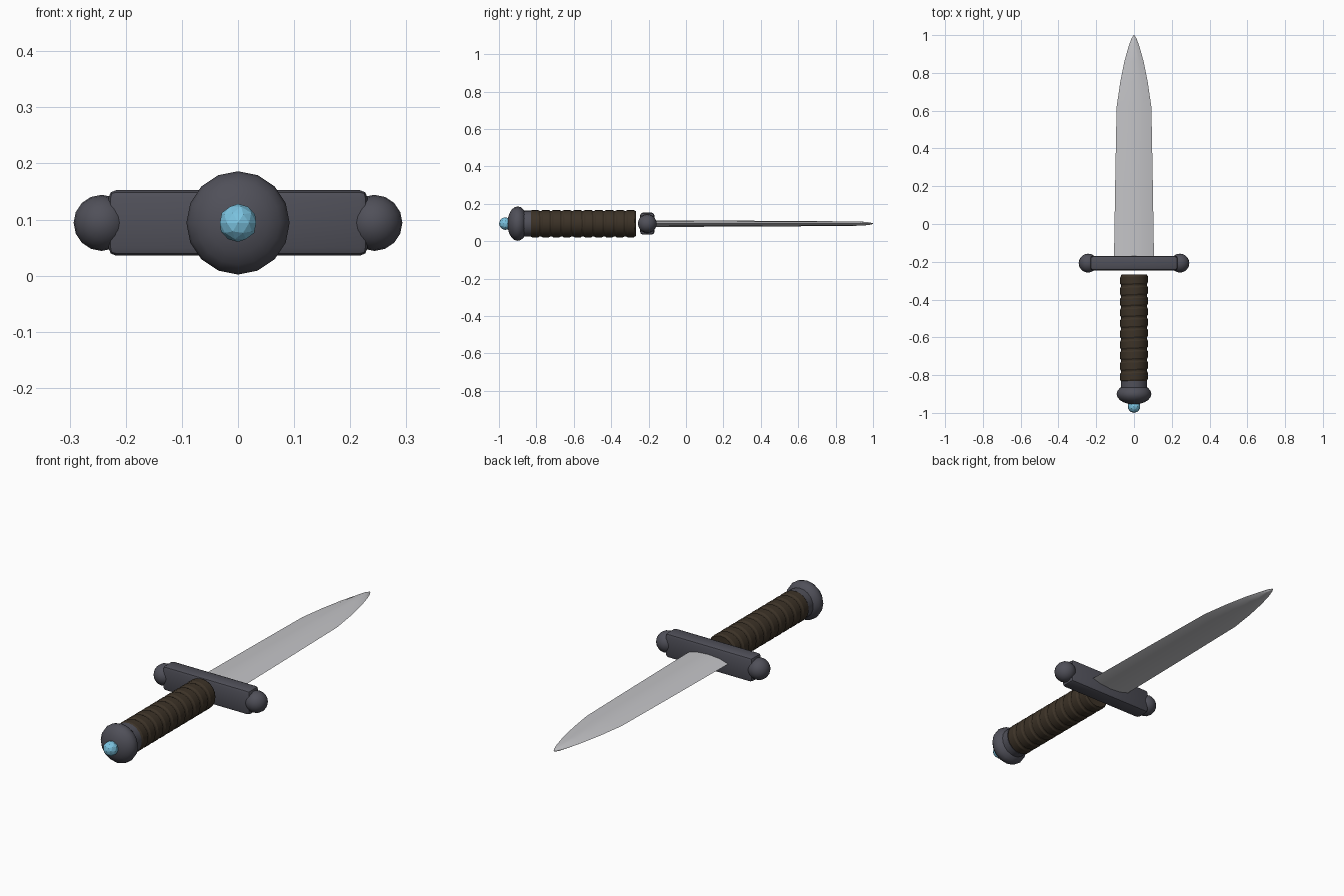
import bpy, bmesh, math
from mathutils import Matrix, Vector

cube = bpy.data.objects.get("Cube")
if cube:
    bpy.data.objects.remove(cube, do_unlink=True)

Z = 0.094  # height of the dagger's long axis


def material(name, rgb):
    m = bpy.data.materials.new(name)
    m.use_nodes = True
    m.diffuse_color = (*rgb, 1)
    m.node_tree.nodes["Principled BSDF"].inputs["Base Color"].default_value = (*rgb, 1)
    return m


steel = material("blade steel", (0.55, 0.55, 0.57))
iron = material("dark iron", (0.08, 0.08, 0.10))
leather = material("brown leather", (0.045, 0.032, 0.02))
crystal = material("blue crystal", (0.2, 0.55, 0.75))


def finish(name, bm, mat, smooth=None):
    bmesh.ops.recalc_face_normals(bm, faces=bm.faces)
    mesh = bpy.data.meshes.new(name)
    bm.to_mesh(mesh)
    bm.free()
    mesh.materials.append(mat)
    ob = bpy.data.objects.new(name, mesh)
    bpy.context.collection.objects.link(ob)
    if smooth:
        bpy.ops.object.select_all(action="DESELECT")
        ob.select_set(True)
        bpy.context.view_layer.objects.active = ob
        bpy.ops.object.shade_smooth_by_angle(angle=math.radians(smooth))
    return ob


def loft(name, rings, mat, smooth):
    """Skin equal-sized rings of points and cap both ends."""
    bm = bmesh.new()
    loops = [[bm.verts.new(p) for p in ring] for ring in rings]
    n = len(loops[0])
    for a, b in zip(loops, loops[1:]):
        for i in range(n):
            j = (i + 1) % n
            bm.faces.new((a[i], a[j], b[j], b[i]))
    bm.faces.new(loops[0])
    bm.faces.new(loops[-1])
    return finish(name, bm, mat, smooth)


def circle(y, r, n, tilt=0):
    """Ring around the long axis, leaning along y by tilt."""
    angles = [2 * math.pi * i / n for i in range(n)]
    return [(r * math.cos(a), y + tilt * math.cos(a), Z + r * math.sin(a)) for a in angles]


def ball(name, centre, size, u, v, mat):
    bm = bmesh.new()
    place = Matrix.Translation(centre) @ Matrix.Diagonal((*size, 1)) @ Matrix.Rotation(math.pi / 2, 4, "X")
    bmesh.ops.create_uvsphere(bm, u_segments=u, v_segments=v, radius=1, matrix=place)
    return finish(name, bm, mat, 40)


# Blade: lens section (half width, half thickness) tapering to the point
stations = [(-0.19, 0.106, 0.018), (0.25, 0.099, 0.016), (0.62, 0.092, 0.014),
            (0.75, 0.073, 0.013), (0.86, 0.051, 0.012), (0.94, 0.029, 0.011),
            (0.98, 0.014, 0.007), (1.0, 0.003, 0.002)]
section = [(1, 0), (0.55, 0.75), (0, 1), (-0.55, 0.75), (-1, 0), (-0.55, -0.75), (0, -1), (0.55, -0.75)]
loft("blade", [[(w * u, y, Z + t * v) for u, v in section] for y, w, t in stations], steel, 20)

# Crossguard: bevelled bar with a ball on each end
bm = bmesh.new()
bmesh.ops.create_cube(bm, size=1, matrix=Matrix.Translation((0, -0.207, Z)) @ Matrix.Diagonal((0.462, 0.076, 0.117, 1)))
bmesh.ops.bevel(bm, geom=bm.edges[:], offset=0.014, segments=2, profile=0.5, affect="EDGES")
finish("crossguard", bm, iron, 40)
for side, x in (("left", 0.243), ("right", -0.243)):
    ball(side + "_guard_ball", (x, -0.207, Z), (0.05, 0.05, 0.05), 16, 10, iron)

# Grip: cylinder wrapped in slightly slanted bands
start, end, wraps = -0.835, -0.268, 10
pitch = (end - start) / wraps
rings = [circle(start, 0.066, 20)]
for k in range(wraps):
    for f, r in ((0.06, 0.068), (0.2, 0.073), (0.8, 0.073), (0.94, 0.068)):
        rings.append(circle(start + pitch * (k + f), r, 20, 0.003))
rings.append(circle(end, 0.067, 20))
loft("grip", rings, leather, 25)

# Pommel: collar, flattened ball and a faceted gem
loft("pommel_collar", [circle(y, r, 20) for y, r in ((-0.88, 0.07), (-0.83, 0.07))], iron, 40)
ball("pommel", (0, -0.9, Z), (0.092, 0.055, 0.092), 16, 10, iron)
bm = bmesh.new()
bmesh.ops.create_icosphere(bm, subdivisions=2, radius=0.034, matrix=Matrix.Translation((0, -0.966, Z)))
finish("pommel_gem", bm, crystal)
